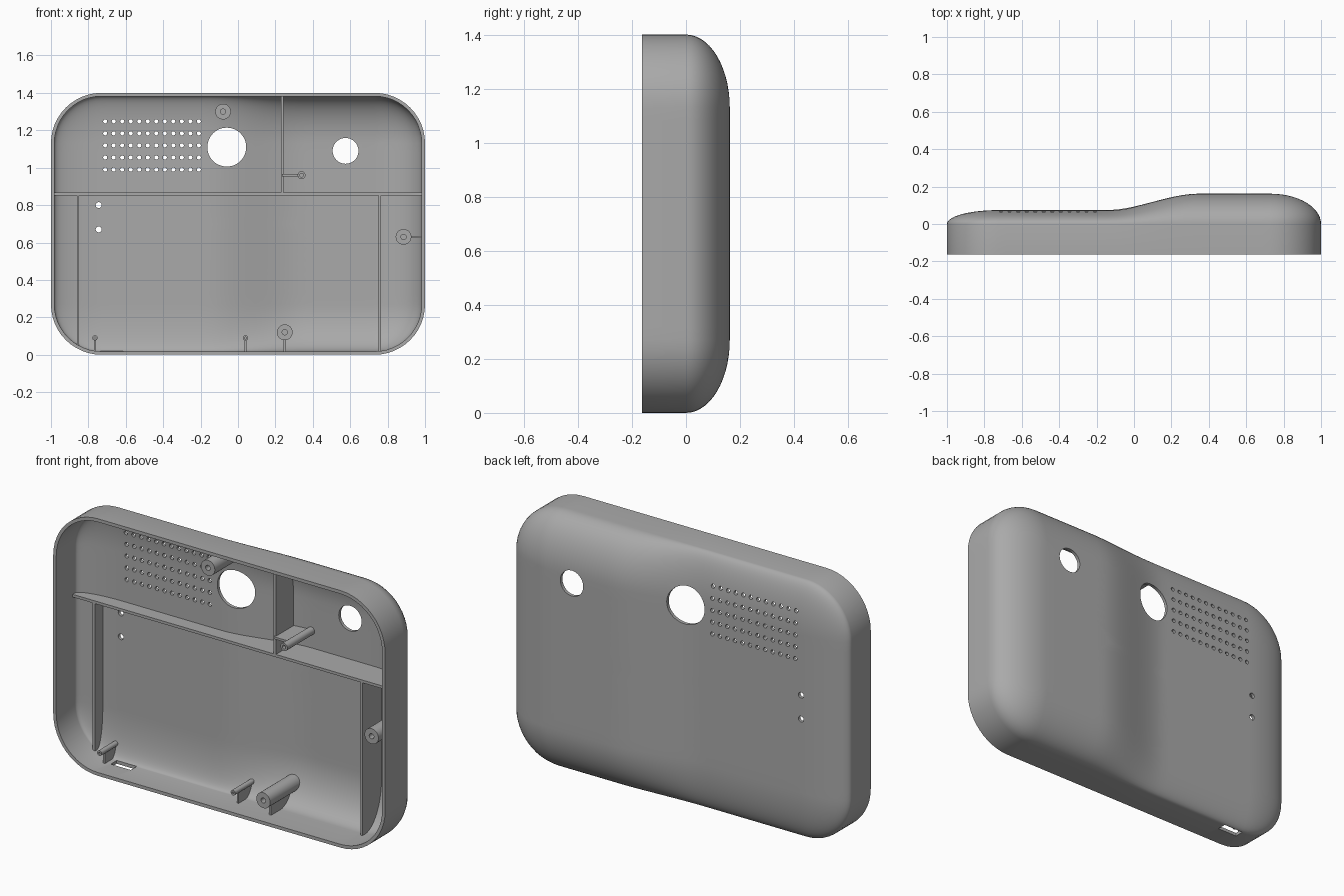
import bpy, bmesh, math
from mathutils import Vector, Matrix

if "Cube" in bpy.data.objects:
    bpy.data.objects.remove(bpy.data.objects["Cube"], do_unlink=True)

grey = bpy.data.materials.new("matte grey plastic")
grey.use_nodes = True
GREY = (0.4, 0.4, 0.4, 1)
grey.diffuse_color = GREY
grey.node_tree.nodes["Principled BSDF"].inputs["Base Color"].default_value = GREY

FRONT, WALL, CORNER, FILLET = -0.162, 0.018, 0.27, 0.27
MID_Z, RIB_FRONT = 0.7, -0.02


def finish(name, bm):
    bmesh.ops.remove_doubles(bm, verts=bm.verts, dist=1e-5)
    bmesh.ops.recalc_face_normals(bm, faces=bm.faces)
    mesh = bpy.data.meshes.new(name)
    bm.to_mesh(mesh)
    bm.free()
    mesh.materials.append(grey)
    ob = bpy.data.objects.new(name, mesh)
    bpy.context.collection.objects.link(ob)
    return ob


def loft(bm, rings, cap_start=False, cap_end=False):
    rows = [[bm.verts.new(p) for p in r] for r in rings]
    n = len(rows[0])
    for a, b in zip(rows, rows[1:]):
        for i in range(n):
            j = (i + 1) % n
            bm.faces.new((a[i], a[j], b[j], b[i]))
    if cap_start:
        bm.faces.new(rows[0])
    if cap_end:
        bm.faces.new(rows[-1])


def boolean(ob, other, operation):
    mod = ob.modifiers.new("cut", "BOOLEAN")
    mod.object, mod.operation, mod.solver = other, operation, "EXACT"
    bpy.context.view_layer.objects.active = ob
    bpy.ops.object.modifier_apply(modifier=mod.name)


# Case surface: rounded rectangle rings that follow a stepped, wavy back
def back_height(x):
    t = min(max((x + 0.15) / 0.5, 0), 1)
    return 0.074 + 0.088 * t * t * (3 - 2 * t)


def outline(d):
    hx, hz, r = 1 - d, MID_Z - d, max(CORNER - d, 0)
    arcs = []
    for k, (sx, sz) in enumerate(((1, 1), (-1, 1), (-1, -1), (1, -1))):
        c = Vector((sx * (hx - r), sz * (hz - r)))
        arcs.append([c + r * Vector((math.cos(a), math.sin(a)))
                     for a in ((k + j / 12) * math.pi / 2 for j in range(13))])
    pts = []
    for k, arc in enumerate(arcs):
        n = 18 if k % 2 else 32
        nxt = arcs[(k + 1) % 4][0]
        pts += arc + [arc[-1].lerp(nxt, i / n) for i in range(1, n)]
    return pts


def surface(w):
    span = FILLET - w
    steps = [w + span * (1 - math.cos(i / 14 * math.pi / 2)) for i in range(15)]
    steps += [FILLET + (MID_Z - FILLET) * i / 8 for i in range(1, 9)]
    rings = [[(p.x, FRONT, p.y + MID_Z) for p in outline(w)]]
    for d in steps:
        t = min((d - w) / span, 1)
        q = math.sqrt(max(0, 1 - (1 - t) ** 2))
        rings.append([(p.x, q * (back_height(p.x) - w), p.y + MID_Z) for p in outline(d)])
    return rings


bm = bmesh.new()
loft(bm, surface(WALL)[::-1] + surface(0))
case = finish("case_shell", bm)

# Solid helper that trims inner parts to the inside of the wall
bm = bmesh.new()
loft(bm, surface(WALL / 2), cap_start=True)
core = finish("trim_helper", bm)
core.hide_render = True


def circle(x, z, r, y, n=28):
    return [(x + r * math.cos(i * math.tau / n), y, z + r * math.sin(i * math.tau / n))
            for i in range(n)]


def add_box(bm, lo, hi):
    lo, hi = Vector(lo), Vector(hi)
    bmesh.ops.create_cube(bm, size=1, matrix=Matrix.Translation((lo + hi) / 2)
                          @ Matrix.Diagonal((*(hi - lo), 1)))


# Openings: speaker grid, two lens holes, two indicator holes, bottom port
bm = bmesh.new()
holes = [(-0.06, 1.11, 0.104), (0.575, 1.09, 0.069), (-0.745, 0.8, 0.016), (-0.745, 0.67, 0.016)]
holes += [(-0.71 + 0.0455 * i, 0.99 + 0.0645 * j, 0.011) for i in range(12) for j in range(5)]
for x, z, r in holes:
    n = 48 if r > 0.05 else 14
    loft(bm, [circle(x, z, r, -0.05, n), circle(x, z, r, 0.3, n)], True, True)
add_box(bm, (-0.735, -0.045, -0.05), (-0.615, 0.005, 0.08))
cutter = finish("opening_cutter", bm)
cutter.hide_render = True
boolean(case, cutter, "DIFFERENCE")
parts = [case]


def rib(name, lo, hi):
    bm = bmesh.new()
    add_box(bm, lo, hi)
    ob = finish(name, bm)
    boolean(ob, core, "INTERSECT")
    parts.append(ob)


def boss(name, x, z, r, hole, y):
    bm = bmesh.new()
    loft(bm, [circle(x, z, r, 0.3), circle(x, z, r, y), circle(x, z, hole, y),
              circle(x, z, hole, y + 0.08)], True, True)
    ob = finish(name, bm)
    boolean(ob, core, "INTERSECT")
    parts.append(ob)


# Dividing walls inside the case
rib("shelf", (-1.1, RIB_FRONT, 0.852), (1.1, 0.3, 0.867))
rib("upper_divider", (0.229, RIB_FRONT, 0.86), (0.242, 0.3, 1.5))
rib("right_divider", (-0.862, RIB_FRONT, -0.1), (-0.849, 0.3, 0.86))
rib("left_divider", (0.752, RIB_FRONT, -0.1), (0.765, 0.3, 0.86))

# Screw bosses and locating pins
boss("top_boss", -0.08, 1.3, 0.042, 0.014, -0.145)
boss("bottom_boss", 0.25, 0.12, 0.042, 0.014, -0.14)
boss("side_boss", 0.885, 0.63, 0.042, 0.014, -0.115)
boss("upper_post", 0.34, 0.96, 0.021, 0.01, -0.09)
boss("right_pin", -0.765, 0.09, 0.014, 0.005, -0.1)
boss("left_pin", 0.04, 0.09, 0.014, 0.005, -0.1)

# Webs tying the bosses to the walls
rib("bottom_boss_web", (0.244, -0.08, -0.1), (0.256, 0.3, 0.085))
rib("side_boss_web", (0.92, -0.05, 0.624), (1.1, 0.3, 0.636))
rib("upper_post_web", (0.235, -0.03, 0.954), (0.325, 0.3, 0.966))
rib("right_pin_web", (-0.77, -0.06, -0.1), (-0.76, 0.3, 0.08))
rib("left_pin_web", (0.035, -0.06, -0.1), (0.045, 0.3, 0.08))

for helper in (core, cutter):
    bpy.data.objects.remove(helper, do_unlink=True)
bpy.context.view_layer.update()

# Smooth shading with crisp edges
bpy.ops.object.select_all(action="DESELECT")
for ob in parts:
    ob.select_set(True)
bpy.context.view_layer.objects.active = case
bpy.ops.object.shade_smooth_by_angle(angle=math.radians(32))
